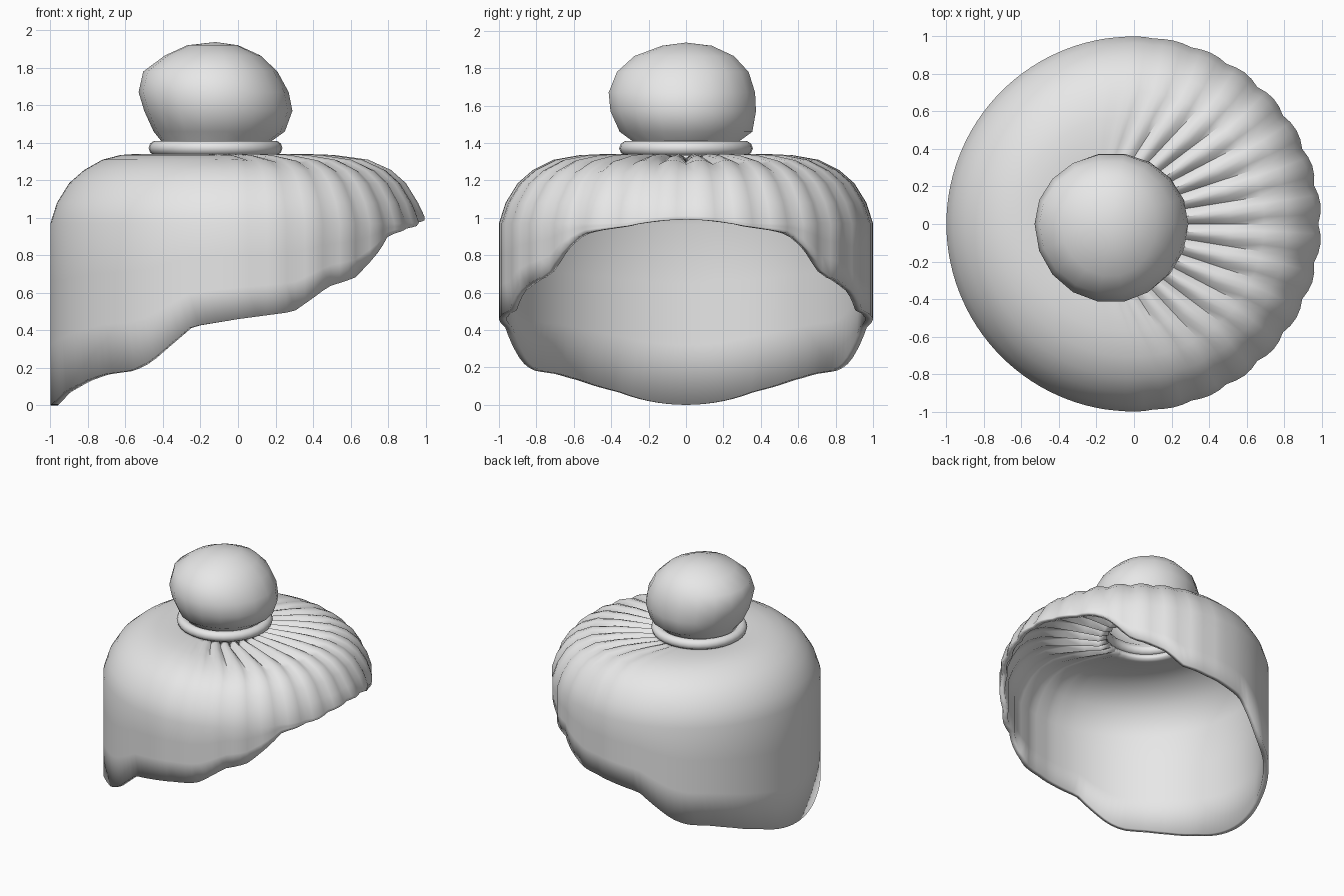
import bpy, bmesh, math

if "Cube" in bpy.data.objects:
    bpy.data.objects.remove(bpy.data.objects["Cube"])

hair = bpy.data.materials.new("light grey")
hair.diffuse_color = (0.8, 0.8, 0.8, 1)
hair.use_nodes = True
hair.node_tree.nodes["Principled BSDF"].inputs["Base Color"].default_value = hair.diffuse_color
CX = -0.12  # bun and tie are set slightly back from the centre


def loft(name, rings, angle, wrap=False, cap=False):
    """Skin closed rings of points, listed from the top down."""
    bm = bmesh.new()
    vs = [[bm.verts.new(p) for p in ring] for ring in rings]
    n = len(vs[0])
    pairs = list(zip(vs, vs[1:])) + ([(vs[-1], vs[0])] if wrap else [])
    for a, b in pairs:
        for j in range(n):
            k = (j + 1) % n
            bm.faces.new((a[j], b[j], b[k], a[k]))
    if cap:
        apex = bm.verts.new((CX, 0, cap))
        for j in range(n):
            bm.faces.new((apex, vs[0][j], vs[0][(j + 1) % n]))
    me = bpy.data.meshes.new(name)
    bm.to_mesh(me)
    bm.free()
    ob = bpy.data.objects.new(name, me)
    bpy.context.collection.objects.link(ob)
    me.materials.append(hair)
    bpy.ops.object.select_all(action='DESELECT')
    bpy.context.view_layer.objects.active = ob
    ob.select_set(True)
    bpy.ops.object.shade_smooth_by_angle(angle=math.radians(angle))
    return ob


def interp(table, x):
    for (x0, z0), (x1, z1) in zip(table, table[1:]):
        if x <= x1:
            return z0 + (z1 - z0) * (x - x0) / (x1 - x0)
    return table[-1][1]


# Hair cap: domed wall with a slanting wavy hem and pleats toward +x
hem = [(-1, 0), (-0.93, 0.07), (-0.82, 0.13), (-0.72, 0.165), (-0.57, 0.185),
       (-0.48, 0.23), (-0.25, 0.42), (0, 0.46), (0.3, 0.5), (0.48, 0.63),
       (0.65, 0.69), (0.82, 0.91), (0.95, 0.955), (1, 0.99)]
dome = [(0.30, 1.335), (0.36, 1.34), (0.46, 1.34), (0.57, 1.335), (0.71, 1.31),
        (0.82, 1.255), (0.9, 1.185), (0.965, 1.08)]
N = 120
angles = [2 * math.pi * j / N for j in range(N)]


def pleat(t):
    front = min(1, max(0, 0.15 + math.cos(t)) * 1.2)
    return front * (1 - abs(math.sin(15 * t)))


rings = []
for r, z in dome:
    shift = CX * min(1, max(0, (0.75 - r) / 0.39))
    flat = max(0, min(1, (0.95 - r) / 0.4))
    ring = []
    for t in angles:
        d = pleat(t) * (0.4 if r < 0.33 else 1)
        rr = r - 0.025 * d * (1 - flat)
        ring.append((shift + rr * math.cos(t), rr * math.sin(t), z - 0.04 * d * flat))
    rings.append(ring)
for f in (0, 0.33, 0.67, 1):
    ring = []
    for t in angles:
        low = interp(hem, math.cos(t))
        top = max(0.97, low + 0.02)
        rr = 1 - 0.018 * pleat(t)
        ring.append((rr * math.cos(t), rr * math.sin(t), top + (low - top) * f))
    rings.append(ring)
cap = loft("hair_cap", rings, 50)
solid = cap.modifiers.new("thickness", 'SOLIDIFY')
solid.thickness = 0.04
solid.offset = -1

# Hair tie: rounded ring under the bun
tie = []
for i in range(10):
    a = -2 * math.pi * i / 10
    r, z = 0.315 - 0.042 * math.cos(a), 1.372 - 0.04 * math.sin(a)
    tie.append([(CX + r * math.cos(2 * math.pi * j / 32),
                 r * math.sin(2 * math.pi * j / 32), z) for j in range(32)])
tie_ob = loft("hair_tie", tie, 60, wrap=True)
bm = bmesh.new()
bm.from_mesh(tie_ob.data)
bmesh.ops.recalc_face_normals(bm, faces=bm.faces)
bm.to_mesh(tie_ob.data)
bm.free()

# Bun: lopsided ball, open below; height, then reach to +x, -x, +y, -y
levels = [(1.92, .12, .15, .14, .13), (1.865, .24, .27, .26, .28),
          (1.78, .33, .385, .34, .375), (1.67, .39, .41, .375, .42),
          (1.57, .41, .38, .38, .41), (1.46, .37, .33, .36, .36),
          (1.41, .30, .29, .29, .29), (1.38, .28, .28, .28, .28)]
bun = []
for z, xp, xn, yp, yn in levels:
    ring = []
    for j in range(18):
        t = 2 * math.pi * j / 18
        c, s = math.cos(t), math.sin(t)
        ring.append((CX + c * (xp if c > 0 else xn), s * (yp if s > 0 else yn), z))
    bun.append(ring)
loft("hair_bun", bun, 60, cap=1.937)
